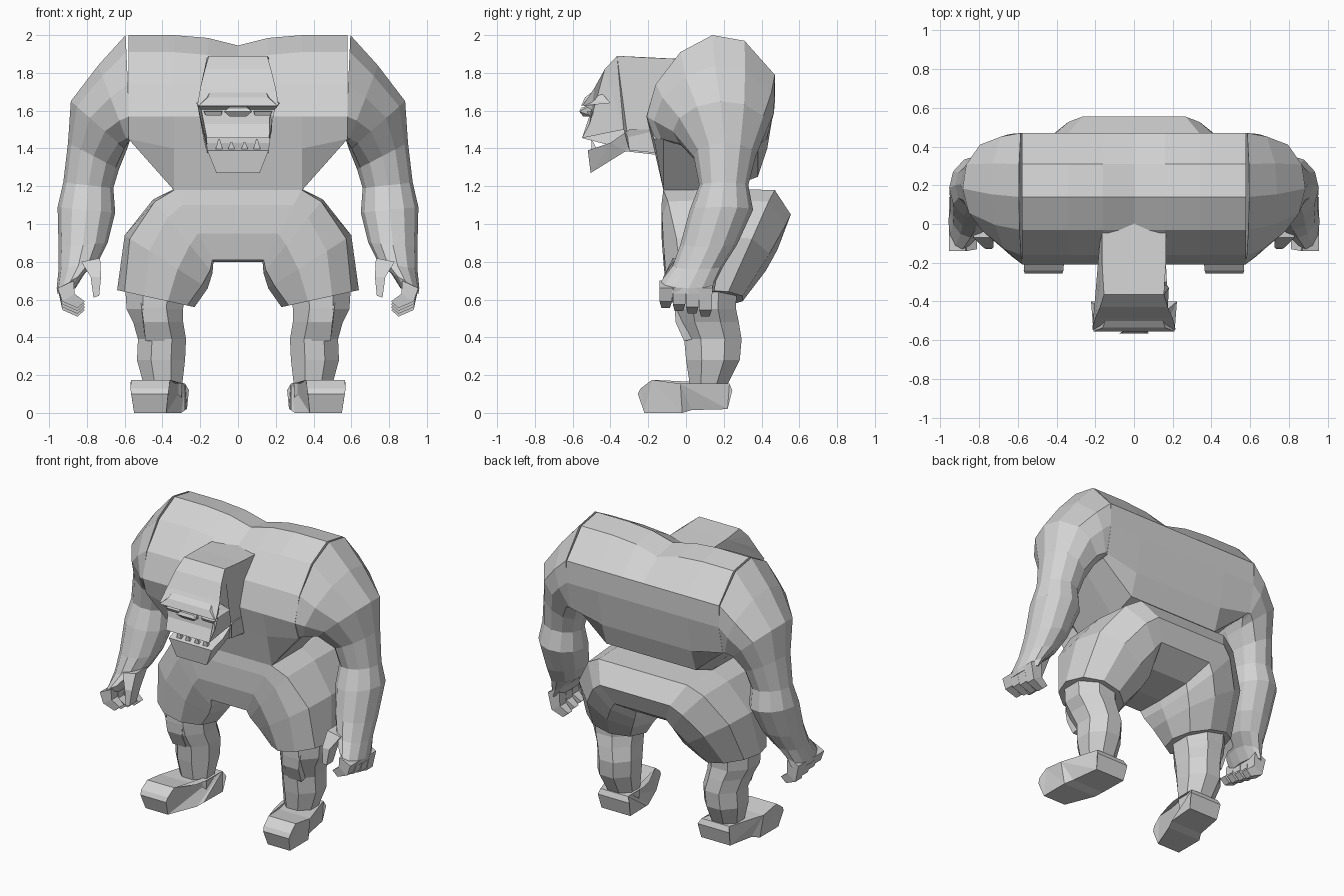
import bpy, bmesh, math

skin = bpy.data.materials.new("plain_grey")
skin.diffuse_color = (0.65, 0.65, 0.65, 1)


def finish(name, bm, mirror):
    bmesh.ops.recalc_face_normals(bm, faces=bm.faces[:])
    me = bpy.data.meshes.new(name)
    bm.to_mesh(me)
    bm.free()
    me.materials.append(skin)
    ob = bpy.data.objects.new(name, me)
    bpy.context.collection.objects.link(ob)
    if mirror:
        ob.modifiers.new("mirror", "MIRROR").use_clip = True
    return ob


def loft(name, rings, cap_start=True, mirror=True):
    """Skin a list of equal-length point rings."""
    bm = bmesh.new()
    vs = [[bm.verts.new(p) for p in r] for r in rings]
    n = len(vs[0])
    for a, b in zip(vs, vs[1:]):
        for i in range(n):
            j = (i + 1) % n
            bm.faces.new((a[i], a[j], b[j], b[i]))
    if cap_start:
        bm.faces.new(vs[0])
    bm.faces.new(vs[-1])
    return finish(name, bm, mirror)


def slab(name, pts, mirror=False):
    """Side outline of (y, z, x_min, x_max) points, closed on both sides."""
    bm = bmesh.new()
    a = [bm.verts.new((p[2], p[0], p[1])) for p in pts]
    b = [bm.verts.new((p[3], p[0], p[1])) for p in pts]
    for i in range(len(pts)):
        j = (i + 1) % len(pts)
        bm.faces.new((a[i], a[j], b[j], b[i]))
    sides = [bm.faces.new(a), bm.faces.new(b)]
    bmesh.ops.triangulate(bm, faces=sides)
    return finish(name, bm, mirror)


def sym(pts):
    return [(y, z, -w, w) for y, z, w in pts]


def round_profile(n, top):
    """Unit polygon as (s, t); point number `top` has s = 1."""
    ang = [2 * math.pi * (i - top) / n for i in range(n)]
    return [(0.5 + 0.5 * math.cos(a), 0.5 + 0.5 * math.sin(a)) for a in ang]


def blend(p, q, w):
    return [(a[0] + (b[0] - a[0]) * w, a[1] + (b[1] - a[1]) * w) for a, b in zip(p, q)]


def ring(inner, outer, y0, y1, prof):
    """Ring between two (x, z) points, spanning y0 to y1."""
    return [(inner[0] + (outer[0] - inner[0]) * s, y0 + (y1 - y0) * t,
             inner[1] + (outer[1] - inner[1]) * s) for s, t in prof]


# Torso: side section swept outward, ends raised towards the armpit
section = [(-.12, 1.18), (-.17, 1.40), (-.21, 1.57), (-.16, 1.74), (-.03, 1.91), (.14, 2.0),
           (.31, 1.97), (.47, 1.79), (.47, 1.64), (.43, 1.40), (.38, 1.25), (.20, 1.18)]


def torso_ring(x, bottom, dip=0.0):
    return [(x, y, max(z, bottom) - (dip if z > 1.85 else 0)) for y, z in section]


loft("torso", [torso_ring(0, 1.18, .055), torso_ring(.16, 1.18, .015),
               torso_ring(.34, 1.18), torso_ring(.58, 1.45)], cap_start=False)

# Arms: shoulder section fans down into a round forearm
shoulder = [((max(z, 1.45) - 1.45) / .55, (y + .21) / .68) for y, z in section]
round12 = round_profile(12, 5)
arm = [((.57, 1.45), (.595, 2.0), -.21, .47, 0), ((.58, 1.42), (.74, 1.84), -.17, .465, .3),
       ((.59, 1.39), (.885, 1.65), -.07, .43, .6), ((.63, 1.29), (.90, 1.43), .04, .37, 1),
       ((.66, 1.19), (.925, 1.22), .07, .33, 1), ((.65, 1.06), (.955, 1.09), .02, .355, 1),
       ((.69, .90), (.95, .88), -.03, .27, 1), ((.74, .80), (.95, .76), -.07, .20, 1),
       ((.81, .74), (.96, .66), -.13, .16, 1), ((.86, .66), (.955, .63), -.13, .15, 1)]
loft("arm", [ring(a, b, c, d, blend(shoulder, round12, w)) for a, b, c, d, w in arm])

# Curled fingers and thumb
box = [(0, 0), (1, 0), (1, 1), (0, 1)]
for i in range(4):
    y, dz = -.14 + i * .07, -.015 * i
    loft("finger", [ring((.87, .70), (.955, .66), y, y + .07, box),
                    ring((.865, .63 + dz), (.93, .59 + dz), y, y + .066, box),
                    ring((.81, .59 + dz), (.85, .555 + dz), y + .01, y + .055, box)])
loft("thumb", [ring((.73, .82), (.83, .80), -.07, .06, box),
               ring((.725, .72), (.78, .72), -.12, -.02, box),
               ring((.735, .62), (.765, .61), -.13, -.06, box)])

# Shorts: hip section fans down into each leg opening
hips = [(-.10, .81), (-.13, .95), (-.13, 1.10), (-.12, 1.18), (.20, 1.185),
        (.47, 1.18), (.555, 1.05), (.50, .92), (.34, .82), (.10, .80)]
hip_prof = [((z - .8) / .385, (y + .13) / .685) for y, z in hips]
round10 = round_profile(10, 4)
shorts = [((.13, .80), (.34, 1.185), -.13, .555, 0), ((.135, .74), (.45, 1.13), -.13, .53, .2),
          ((.16, .66), (.60, .94), -.125, .45, .6), ((.23, .56), (.64, .65), -.105, .31, 1)]
loft("shorts", [[(0, y, z) for y, z in hips], [(.13, y, z) for y, z in hips]]
     + [ring(a, b, c, d, blend(hip_prof, round10, w)) for a, b, c, d, w in shorts],
     cap_start=False)

# Lower legs
round8 = [(0.5 + 0.54 * math.cos(a), 0.5 + 0.54 * math.sin(a))
          for a in [math.pi * (k + .5) / 4 for k in range(8)]]
leg = [(.28, .60, .70, -.06, .27), (.29, .59, .55, -.06, .265), (.29, .555, .48, -.05, .28),
       (.275, .53, .39, -.01, .295), (.28, .535, .28, 0, .285), (.295, .50, .15, .02, .22),
       (.30, .49, .08, .03, .21)]
loft("lower_leg", [ring((a, z), (b, z), c, d, round8) for a, b, z, c, d in leg])
slab("knee", [(-.03, .62, .38, .52), (-.06, .56, .38, .51), (-.055, .48, .39, .50),
              (-.01, .38, .39, .49), (.08, .40, .39, .49), (.08, .6, .38, .52)], True)

# Feet, toes turned out
slab("foot", [(-.22, 0, .38, .55), (-.255, .10, .37, .565), (-.24, .13, .365, .57),
              (-.18, .175, .36, .565), (-.03, .155, .30, .57), (.06, .155, .28, .53),
              (.23, .155, .28, .49), (.245, .12, .26, .50), (.22, .02, .27, .49),
              (.03, .015, .28, .52), (-.02, 0, .30, .55)], True)

# Head, jaw and face details
slab("head", sym([(.05, 1.87, .165), (-.20, 1.88, .165), (-.365, 1.89, .155), (-.43, 1.82, .175),
                  (-.485, 1.72, .20), (-.545, 1.63, .215), (-.50, 1.605, .195), (-.51, 1.53, .18),
                  (-.55, 1.455, .165), (-.33, 1.50, .18), (-.30, 1.39, .16), (0, 1.36, .165)]))
slab("jaw", sym([(-.30, 1.50, .17), (-.40, 1.43, .168), (-.52, 1.39, .163), (-.505, 1.27, .115),
                 (-.32, 1.385, .14), (-.10, 1.36, .16), (-.10, 1.5, .16)]))
slab("nose", sym([(-.50, 1.63, .04), (-.555, 1.615, .05), (-.565, 1.595, .075),
                  (-.545, 1.57, .045), (-.49, 1.57, .045)]))
slab("brow", sym([(-.47, 1.72, .14), (-.535, 1.67, .16), (-.555, 1.625, .21), (-.40, 1.64, .222)]))
slab("eyelid", [(-.49, 1.60, .08, .185), (-.525, 1.595, .085, .18),
                (-.515, 1.575, .09, .17), (-.49, 1.575, .09, .17)], True)
for x, h in ((.035, .045), (.10, .06)):
    slab("tooth", [(-.50, 1.385, x - .022, x + .022), (-.465, 1.385, x - .022, x + .022),
                   (-.50, 1.39 + h, x - .004, x + .004)], True)
